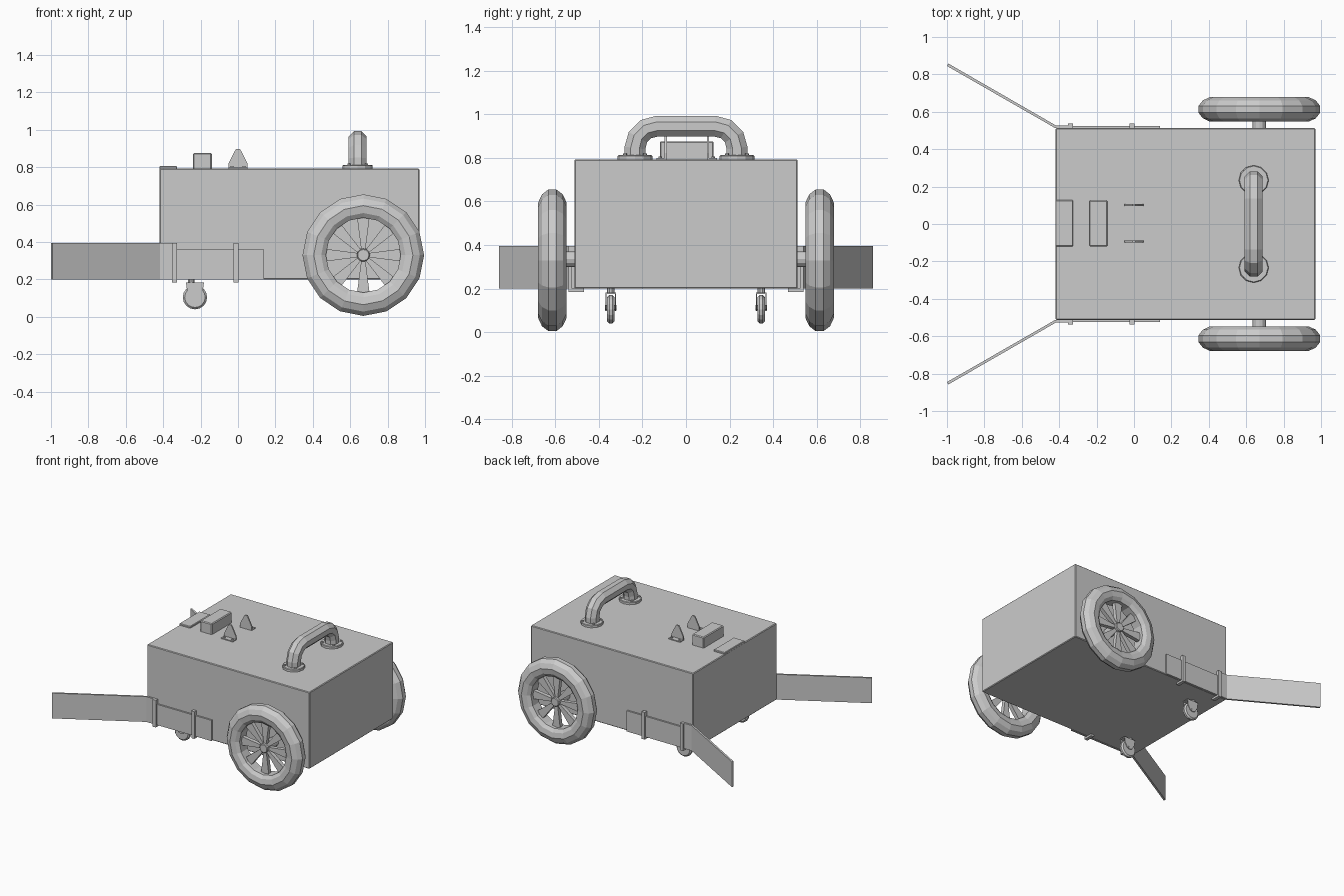
import bpy, bmesh
from math import sin, cos, pi, radians
from mathutils import Vector, Matrix

if "Cube" in bpy.data.objects:
    bpy.data.objects.remove(bpy.data.objects["Cube"])


def finish(name, bm, bevel=0.0):
    bmesh.ops.recalc_face_normals(bm, faces=bm.faces)
    me = bpy.data.meshes.new(name)
    bm.to_mesh(me)
    bm.free()
    ob = bpy.data.objects.new(name, me)
    bpy.context.collection.objects.link(ob)
    if bevel:
        m = ob.modifiers.new("bevel", 'BEVEL')
        m.width = bevel
        m.segments = 1
        m.limit_method = 'ANGLE'
        m.angle_limit = radians(40)
    return ob


def box(name, x0, x1, y0, y1, z0, z1, bevel=0.0):
    bm = bmesh.new()
    size = Matrix.Diagonal((x1 - x0, abs(y1 - y0), z1 - z0, 1))
    mid = Matrix.Translation(((x0 + x1) / 2, (y0 + y1) / 2, (z0 + z1) / 2))
    bmesh.ops.create_cube(bm, size=1, matrix=mid @ size)
    return finish(name, bm, bevel)


def prism(name, points, direction, bevel=0.0):
    """Polygon of 3D points pushed along a direction."""
    bm = bmesh.new()
    f = bm.faces.new([bm.verts.new(p) for p in points])
    r = bmesh.ops.extrude_face_region(bm, geom=[f])
    vs = [v for v in r["geom"] if isinstance(v, bmesh.types.BMVert)]
    bmesh.ops.translate(bm, verts=vs, vec=direction)
    return finish(name, bm, bevel)


def cylinder(name, center, r, depth, n, axis='Z', bevel=0.0):
    bm = bmesh.new()
    rot = Matrix.Rotation(pi / 2, 4, 'X') if axis == 'Y' else Matrix()
    bmesh.ops.create_cone(bm, cap_ends=True, segments=n, radius1=r, radius2=r,
                          depth=depth, matrix=Matrix.Translation(center) @ rot)
    return finish(name, bm, bevel)


def ring(name, center, profile, n):
    """Closed (radius, y) profile turned about the y axis."""
    bm = bmesh.new()
    c = Vector(center)
    rows = [[bm.verts.new(c + Vector((r * cos(a), y, r * sin(a)))) for r, y in profile]
            for a in (2 * pi * i / n for i in range(n))]
    k = len(profile)
    for i in range(n):
        for j in range(k):
            a, b = rows[i], rows[(i + 1) % n]
            bm.faces.new((a[j], a[(j + 1) % k], b[(j + 1) % k], b[j]))
    return finish(name, bm)


# main body with slightly eased edges
box("body", -0.42, 0.97, -0.512, 0.512, 0.2, 0.793, 0.005)

# lid details: flap and block
box("rear_flap", -0.42, -0.325, -0.12, 0.127, 0.785, 0.806, 0.004)
box("top_block", -0.24, -0.14, -0.12, 0.127, 0.785, 0.876, 0.006)

half = [(0.2, 0.04), (0.225, 0.058), (0.265, 0.065), (0.302, 0.048), (0.325, 0.018)]
tyre = half + [(r, -y) for r, y in reversed(half)]

for s, side in ((-1, "front"), (1, "back")):
    # drive wheel: tyre, tapered spokes, hub and axle
    wc = (0.67, s * 0.613, 0.33)
    ring("tyre_" + side, wc, tyre, 16)
    cylinder("hub_" + side, wc, 0.035, 0.07, 12, 'Y', 0.005)
    cylinder("axle_" + side, (0.67, s * 0.55, 0.335), 0.036, 0.1, 12, 'Y')
    for i in range(8):
        a = 2 * pi * i / 8 + pi / 2
        u, v = Vector((cos(a), 0, sin(a))), Vector((-sin(a), 0, cos(a)))
        o = Vector(wc) + Vector((0, -0.015, 0))
        prism("spoke_" + side, [o + u * r + v * w for r, w in
              ((0.02, -0.01), (0.207, -0.034), (0.207, 0.034), (0.02, 0.01))], (0, 0.03, 0))

    # side plate and the splayed guide arm
    box("side_plate_" + side, -0.35, 0.14, s * 0.51, s * 0.525, 0.2, 0.36)
    arm = [(-0.335, 0.512), (-0.42, 0.512), (-1.0, 0.845),
           (-0.993, 0.858), (-0.416, 0.526), (-0.335, 0.526)]
    prism("guide_arm_" + side, [(x, s * y, 0.2) for x, y in arm], (0, 0, 0.195))

    # straps folded under the body
    for x in (-0.34, -0.01):
        strap = [(0.467, 0.185), (0.538, 0.185), (0.538, 0.395), (0.51, 0.395),
                 (0.51, 0.2), (0.467, 0.2)]
        prism("strap_" + side, [(x - 0.013, s * y, z) for y, z in strap], (0.026, 0, 0))

    # caster wheel with fork, stem and mounting plate
    cy = s * 0.345
    cylinder("caster_wheel_" + side, (-0.23, cy, 0.105), 0.065, 0.034, 16, 'Y', 0.01)
    cylinder("caster_pin_" + side, (-0.23, cy, 0.112), 0.012, 0.054, 8, 'Y')
    fork = [(-0.278, 0.183), (-0.182, 0.183), (-0.188, 0.14), (-0.208, 0.105),
            (-0.23, 0.097), (-0.252, 0.105), (-0.272, 0.14)]
    for t in (-1, 1):
        prism("caster_fork_" + side, [(x, cy + t * 0.02, z) for x, z in fork], (0, t * 0.005, 0))
    box("caster_crown_" + side, -0.278, -0.182, cy - 0.025, cy + 0.025, 0.176, 0.183)
    cylinder("caster_stem_" + side, (-0.25, cy, 0.19), 0.018, 0.024, 10)

    # lug: foot with two screws and a tapered upright
    y0 = s * 0.092 + 0.004
    box("lug_foot_" + side, -0.05, 0.05, y0, y0 + s * 0.047, 0.79, 0.8)
    lug = [(-0.05, 0.79), (0.05, 0.79), (0.05, 0.822), (0.018, 0.885), (0.009, 0.898),
           (-0.009, 0.898), (-0.018, 0.885), (-0.05, 0.822)]
    prism("lug_upright_" + side, [(x, y0, z) for x, z in lug], (0, s * 0.01, 0))
    for x in (-0.033, 0.033):
        cylinder("lug_screw", (x, y0 + s * 0.03, 0.801), 0.008, 0.008, 8)

    # handle flange and bolts
    cylinder("handle_flange_" + side, (0.64, s * 0.234, 0.8), 0.08, 0.025, 12, bevel=0.004)
    for i in range(4):
        a = pi / 4 + i * pi / 2
        cylinder("flange_bolt", (0.64 + 0.065 * cos(a), s * 0.234 + 0.065 * sin(a), 0.814),
                 0.009, 0.01, 6)

# bent tube handle
R, Y, Z = 0.1, 0.234, 0.845
bend = [(Y - R + R * cos(a), Z + R * sin(a)) for a in (pi / 2 * i / 3 for i in range(4))]
path = [(Y, 0.79)] + bend
path += [(-y, z) for y, z in reversed(path)]
bm = bmesh.new()
loops = []
for i, (y, z) in enumerate(path):
    p = Vector((0.64, y, z))
    a = Vector((0, *path[max(i - 1, 0)]))
    b = Vector((0, *path[min(i + 1, len(path) - 1)]))
    t = (b - a).normalized()
    n = Vector((1, 0, 0)).cross(t)
    loops.append([bm.verts.new(p + 0.052 * (Vector((cos(q), 0, 0)) + n * sin(q)))
                  for q in (2 * pi * (k + 0.5) / 8 for k in range(8))])
for a, b in zip(loops, loops[1:]):
    for k in range(8):
        bm.faces.new((a[k], a[(k + 1) % 8], b[(k + 1) % 8], b[k]))
bm.faces.new(loops[0])
bm.faces.new(loops[-1])
finish("handle", bm)
